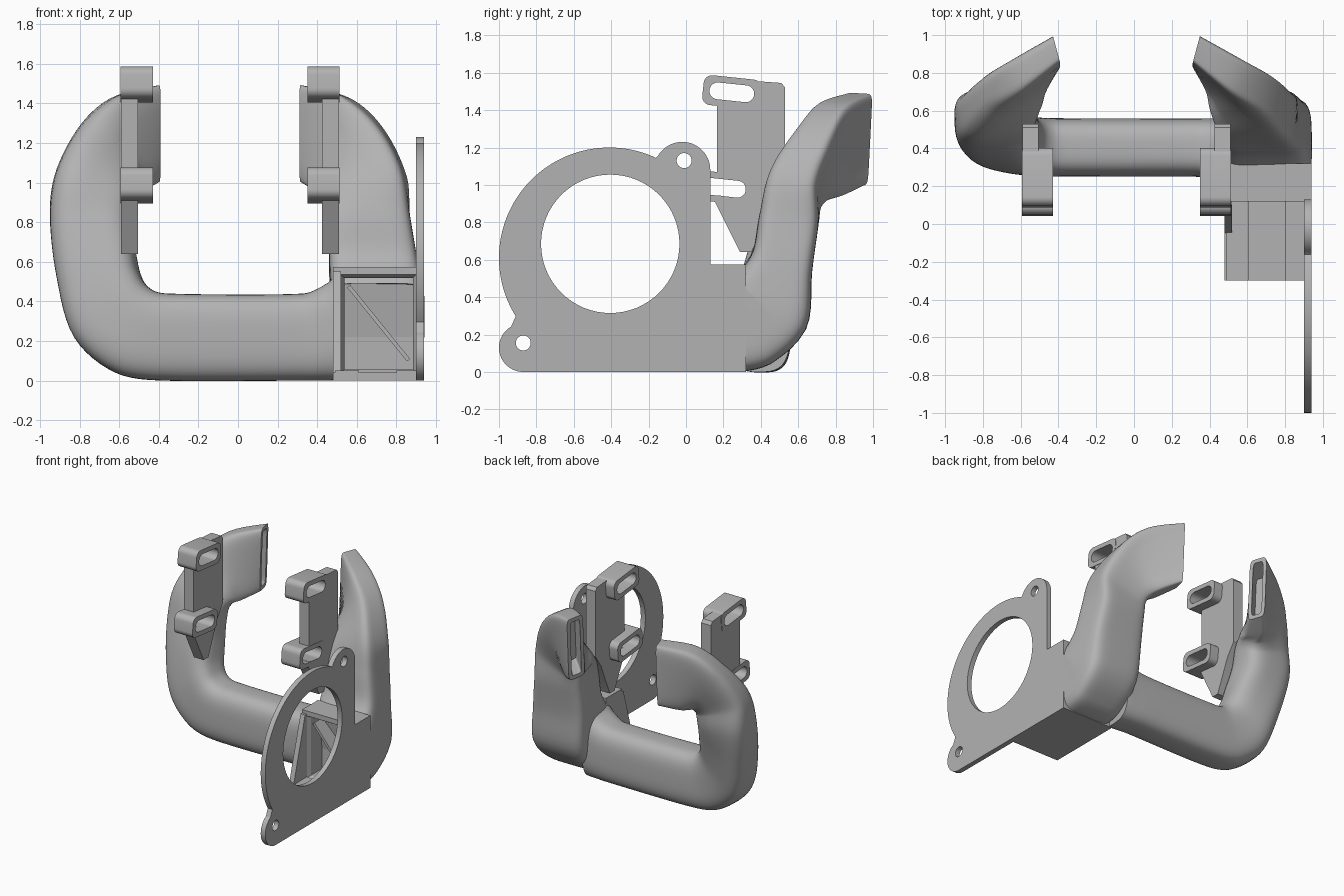
import bpy, bmesh, math
from mathutils import Vector, Matrix

cube = bpy.data.objects.get("Cube")
if cube:
    bpy.data.objects.remove(cube)

grey = bpy.data.materials.new("plain_grey")
grey.use_nodes = True
grey.diffuse_color = (0.45, 0.45, 0.45, 1)
grey.node_tree.nodes["Principled BSDF"].inputs["Base Color"].default_value = grey.diffuse_color

MID = -0.04  # symmetry plane of the two arms


def flip(x):
    return 2 * MID - x


def finish(name, mesh, angle=30):
    mesh.materials.clear()
    mesh.materials.append(grey)
    ob = bpy.data.objects.new(name, mesh)
    bpy.context.collection.objects.link(ob)
    bpy.ops.object.select_all(action="DESELECT")
    ob.select_set(True)
    bpy.context.view_layer.objects.active = ob
    bpy.ops.object.shade_smooth_by_angle(angle=math.radians(angle))
    return ob


def from_bmesh(name, bm, angle=30):
    bmesh.ops.recalc_face_normals(bm, faces=bm.faces)
    mesh = bpy.data.meshes.new(name)
    bm.to_mesh(mesh)
    bm.free()
    return finish(name, mesh, angle)


def prism(name, outlines, x0, x1):
    """Extrude side-on (y, z) outlines between two x positions; inner loops are holes."""
    cu = bpy.data.curves.new(name, "CURVE")
    cu.dimensions, cu.fill_mode, cu.extrude = "2D", "BOTH", abs(x1 - x0) / 2
    for pts in outlines:
        sp = cu.splines.new("POLY")
        sp.points.add(len(pts) - 1)
        sp.use_cyclic_u = True
        for p, (y, z) in zip(sp.points, pts):
            p.co = (y, z, 0, 1)
    tmp = bpy.data.objects.new(name + "_outline", cu)
    bpy.context.collection.objects.link(tmp)
    bpy.context.view_layer.update()
    mesh = bpy.data.meshes.new_from_object(tmp.evaluated_get(bpy.context.evaluated_depsgraph_get()))
    bpy.data.objects.remove(tmp)
    side = Matrix(((0, 0, 1, 0), (1, 0, 0, 0), (0, 1, 0, 0), (0, 0, 0, 1)))
    mesh.transform(Matrix.Translation(((x0 + x1) / 2, 0, 0)) @ side)
    bm = bmesh.new()
    bm.from_mesh(mesh)
    bmesh.ops.remove_doubles(bm, verts=bm.verts, dist=0.0005)
    return from_bmesh(name, bm)


def arc(cy, cz, r, a0, a1, n=24):
    angles = [math.radians(a0 + (a1 - a0) * i / n) for i in range(n + 1)]
    return [(cy + r * math.cos(a), cz + r * math.sin(a)) for a in angles]


def circle(cy, cz, r):
    return arc(cy, cz, r, 0, 360, 64)[:-1]


def rounded(cy, cz, hl, hh, r, tilt=-6):
    """Tilted rounded rectangle, counter-clockwise from its lower front corner."""
    c, s = math.cos(math.radians(tilt)), math.sin(math.radians(tilt))
    pts = []
    for k, (sy, sz) in enumerate(((-1, -1), (1, -1), (1, 1), (-1, 1))):
        pts += arc(sy * (hl - r), sz * (hh - r), r, 180 + 90 * k, 270 + 90 * k, 8)
    return [(cy + y * c - z * s, cz + y * s + z * c) for y, z in pts]


def loft(name, sections, power, end_dir, sides=48, steps=6):
    """Duct through (inner edge, outer edge, half thickness) sections, open slot at the end."""
    rows = [Vector((*i, *o, t)) for i, o, t in sections]
    dense = []
    for k in range(len(rows) - 1):
        p0, p1, p2, p3 = (rows[max(0, min(len(rows) - 1, k + d))] for d in (-1, 0, 1, 2))
        m1, m2 = (p2 - p0) / 2, (p3 - p1) / 2
        span = (p2 - p1).length
        m1 *= min(1, span / max(m1.length, 1e-6))
        m2 *= min(1, span / max(m2.length, 1e-6))
        for j in range(steps):
            u = j / steps
            dense.append(p1 * (2*u**3 - 3*u*u + 1) + m1 * (u**3 - 2*u*u + u)
                         + p2 * (3*u*u - 2*u**3) + m2 * (u**3 - u*u))
    dense.append(rows[-1])
    frames = [(Vector(r[:3]), Vector(r[3:6]), r[6]) for r in dense]
    mids = [(i + o) / 2 for i, o, t in frames]
    last = len(mids) - 1
    bm = bmesh.new()
    rings = []

    def ring(c, half, thick, e):
        out = []
        for q in range(sides):
            a = 2 * math.pi * (q + 0.5) / sides
            ca, sa = math.cos(a), math.sin(a)
            out.append(bm.verts.new(c + half * math.copysign(abs(ca) ** e, ca)
                                    + thick * math.copysign(abs(sa) ** e, sa)))
        rings.append(out)

    for k, (i, o, t) in enumerate(frames):
        # Turn towards the outlet direction and square up near the end
        w = max(0, 1 - (last - k) / (2 * steps))
        tan = (mids[min(k + 1, last)] - mids[max(k - 1, 0)]).normalized().lerp(end_dir, w)
        half = (o - i) / 2
        thick = tan.cross(half).normalized() * t
        e = 2 / (power + 4 * w)
        ring(mids[k], half, thick, e)
    # Hollow outlet
    ring(mids[-1], half * 0.88, thick * 0.6, e)
    ring(mids[-1] - end_dir * 0.12 - Vector((0, 0.08, 0)), half * 0.7, thick * 0.5, e)
    for a, b in zip(rings, rings[1:]):
        for q in range(sides):
            bm.faces.new((a[q], a[(q + 1) % sides], b[(q + 1) % sides], b[q]))
    bm.faces.new(rings[0])
    bm.faces.new(rings[-1])
    return from_bmesh(name, bm, 40)


# Upper arm and outlet, shared by both sides
outlet = [
    ((-.54, .55, .80), (-.95, .55, .82), .16),
    ((-.53, .60, .90), (-.92, .57, 1.05), .14),
    ((-.52, .67, .94), (-.80, .68, 1.28), .12),
    ((-.50, .77, .95), (-.63, .78, 1.43), .10),
    ((-.41, .90, 1.0), (-.41, .925, 1.49), .075),
]
# Long cross tube bending up into the right arm
tube = [
    ((.51, .39, .55), (.51, .39, 0), .17),
    ((.45, .395, .49), (.45, .395, 0), .165),
    ((.33, .405, .44), (.33, .405, 0), .155),
    ((-.35, .405, .44), (-.38, .405, 0), .155),
    ((-.45, .41, .47), (-.62, .41, .04), .155),
    ((-.50, .43, .55), (-.82, .44, .21), .155),
    ((-.52, .48, .66), (-.91, .49, .50), .16),
]
loft("cross_tube_and_right_arm", tube + outlet, 3.2, Vector((.97, .26, 0)))

# Short elbow from the inlet into the left arm
elbow = [
    ((.48, .28, .288), (.94, .28, .288), .287),
    ((.475, .34, .30), (.94, .34, .30), .282),
    ((.47, .43, .36), (.94, .43, .36), .25),
    ((.46, .51, .59), (.91, .51, .57), .17),
]
mirrored = [((flip(i[0]), *i[1:]), (flip(o[0]), *o[1:]), t) for i, o, t in outlet]
loft("left_arm", elbow + mirrored, 5.5, Vector((-.97, .26, 0)))

# Inlet block with a framed opening
bm = bmesh.new()
bmesh.ops.create_cube(bm, size=1, matrix=Matrix.Translation((.71, .22, .2875)) @ Matrix.Diagonal((.46, .2, .575, 1)))
front = min(bm.faces, key=lambda f: f.calc_center_median().y)
bmesh.ops.inset_region(bm, faces=[front], thickness=.055)
bmesh.ops.inset_region(bm, faces=[front], thickness=.025, depth=-.03)
inner = bmesh.ops.extrude_discrete_faces(bm, faces=[front])["faces"][0]
bmesh.ops.translate(bm, vec=(0, .14, 0), verts=inner.verts)
from_bmesh("inlet_block", bm)


def box(name, centre, size, turn=0):
    bm = bmesh.new()
    bmesh.ops.create_cube(bm, size=1, matrix=Matrix.Translation(centre)
                          @ Matrix.Rotation(math.radians(turn), 4, "Y") @ Matrix.Diagonal((*size, 1)))
    from_bmesh(name, bm)


box("inlet_divider", (.71, .22, .29), (.48, .14, .02), 51)

# Floor shelf with a shallow front notch, and its side gusset
box("shelf", (.69, -.09, .02), (.42, .42, .04))
for x in (.55, .85):
    box("shelf_lip", (x, -.09, .03), (.12 if x < .7 else .1, .42, .04))
prism("shelf_gusset", [[(-.05, .03), (.13, .03), (.13, .55), (.1, .55)]], .48, .52)

# Fan mounting plate with two screw ears
outline = ([(.3, 0), (.3, .575), (.13, .575)] + arc(-.02, 1.08, .15, 0, 150)
           + arc(-.41, .61, .59, 65, 212, 64) + arc(-.87, .13, .13, 120, 270))
prism("fan_plate", [outline, circle(-.405, .685, .37), circle(-.01, 1.13, .04), circle(-.87, .155, .04)], .9, .94)

# Slotted brackets on both arms
upper, lower = (.245, 1.495), (.2, .985)


def notch(c):
    """Slot outline behind the front edge, from top to bottom."""
    pts = rounded(*c, .122, .047, .047)[9:27]
    return [(.165, c[1] + .053)] + pts[::-1] + [(.165, c[1] - .04)]


bracket = ([(.17, 1.57), *notch(upper), *notch(lower), (.15, .92), (.29, .64), (.35, .64),
            (.46, .9), (.53, 1.0), (.53, 1.52), (.51, 1.545)])
for side, place in (("left", lambda x: x), ("right", flip)):
    prism(side + "_bracket", [bracket], place(.425), place(.51))
    for level, c in (("upper", upper), ("lower", lower)):
        prism(f"{side}_{level}_slot_tab", [rounded(*c, .155, .08, .045), rounded(*c, .12, .045, .0445)],
              place(.35), place(.513))
